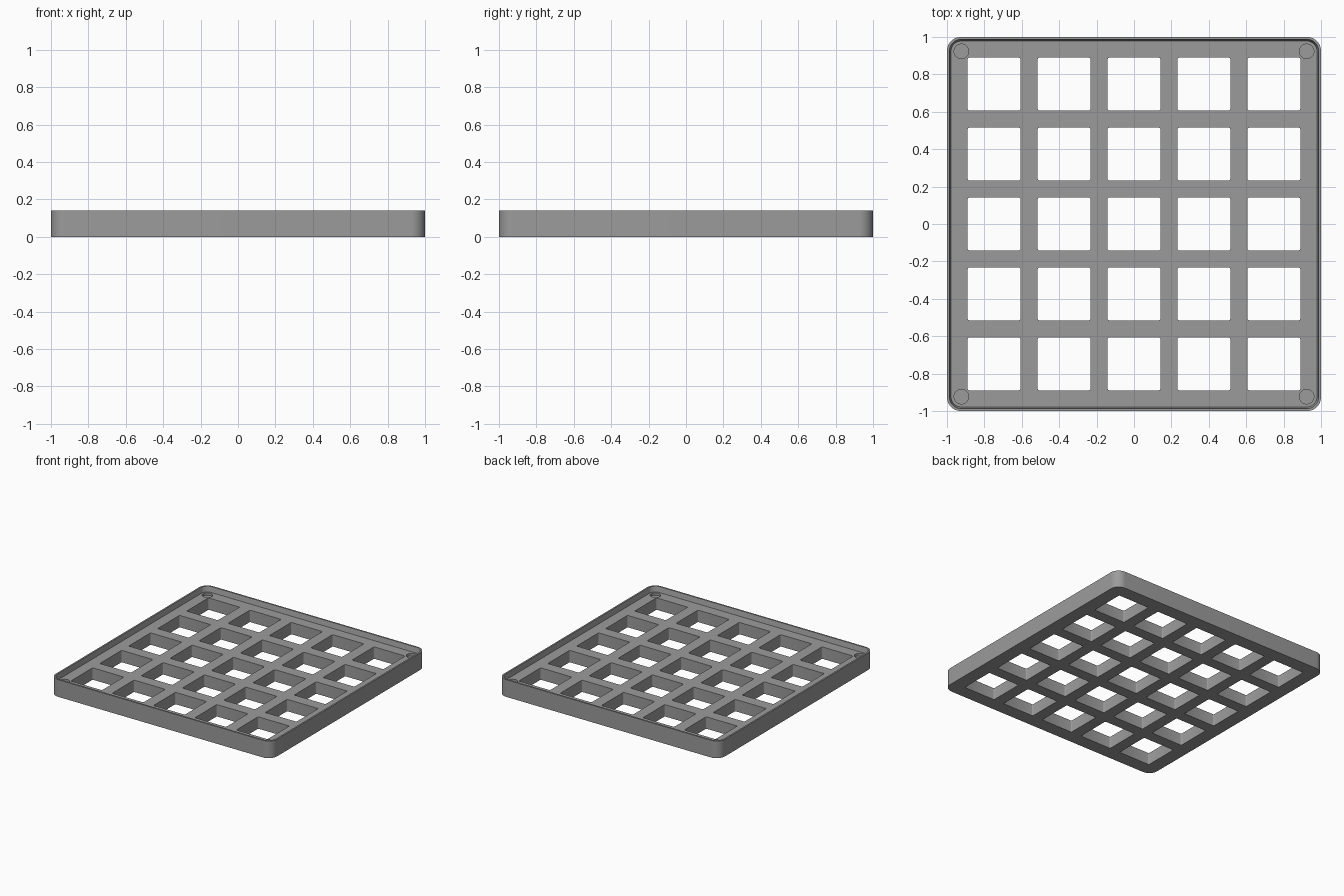
import bpy, bmesh, math

if "Cube" in bpy.data.objects:
    bpy.data.objects.remove(bpy.data.objects["Cube"])

HEIGHT, FLOOR = 0.14, 0.097
PITCH, HOLE = 0.374, 0.282
CORNER = 0.075

grey = bpy.data.materials.new("plain_grey")
grey.diffuse_color = (0.33, 0.33, 0.33, 1)
grey.use_nodes = True
grey.node_tree.nodes["Principled BSDF"].inputs["Base Color"].default_value = grey.diffuse_color


def rounded_square(half, radius, segs):
    """Outline of a square with rounded corners, counter-clockwise."""
    pts = []
    for q in range(4):
        sx, sy = ((1, 1), (-1, 1), (-1, -1), (1, -1))[q]
        for i in range(segs + 1):
            a = math.pi / 2 * (q + i / segs)
            pts.append((sx * (half - radius) + radius * math.cos(a),
                        sy * (half - radius) + radius * math.sin(a)))
    return pts


def circle(radius, segs=32):
    return [(radius * math.cos(2 * math.pi * i / segs),
             radius * math.sin(2 * math.pi * i / segs)) for i in range(segs)]


def prism(bm, lower, upper, z0, z1, cx=0, cy=0):
    """Closed solid between two outlines with equal point counts."""
    lo = [bm.verts.new((x + cx, y + cy, z0)) for x, y in lower]
    hi = [bm.verts.new((x + cx, y + cy, z1)) for x, y in upper]
    n = len(lo)
    bm.faces.new(lo[::-1])
    bm.faces.new(hi)
    for i in range(n):
        j = (i + 1) % n
        bm.faces.new((lo[i], lo[j], hi[j], hi[i]))


def make_object(name, bm):
    mesh = bpy.data.meshes.new(name)
    bm.to_mesh(mesh)
    bm.free()
    mesh.materials.append(grey)
    obj = bpy.data.objects.new(name, mesh)
    bpy.context.collection.objects.link(obj)
    return obj


# Solid block with rounded corners
bm = bmesh.new()
outline = rounded_square(1, CORNER, 12)
prism(bm, outline, outline, 0, HEIGHT)
tray = make_object("grid_tray", bm)

# Shallow recess that leaves a thin rim, slightly sloped inside
bm = bmesh.new()
prism(bm, rounded_square(0.978, CORNER - 0.022, 12),
      rounded_square(0.996, CORNER - 0.004, 12), FLOOR, 2 * HEIGHT - FLOOR)
cutters = [make_object("recess_cutter", bm)]

# Five by five grid of openings
bm = bmesh.new()
opening = rounded_square(HOLE / 2, 0.008, 3)
for i in range(-2, 3):
    for j in range(-2, 3):
        prism(bm, opening, opening, -0.1, 0.3, i * PITCH, j * PITCH)
cutters.append(make_object("opening_cutter", bm))

# Round sockets in the four corners
bm = bmesh.new()
for sx in (-1, 1):
    for sy in (-1, 1):
        prism(bm, circle(0.039), circle(0.039), FLOOR - 0.02, 0.3,
              sx * 0.923, sy * 0.923)
cutters.append(make_object("socket_cutter", bm))

for cutter in cutters:
    cutter.hide_render = True
    mod = tray.modifiers.new(cutter.name, 'BOOLEAN')
    mod.operation = 'DIFFERENCE'
    mod.solver = 'EXACT'
    mod.object = cutter

# Bake the cuts and drop the cutters
depsgraph = bpy.context.evaluated_depsgraph_get()
baked = bpy.data.meshes.new_from_object(tray.evaluated_get(depsgraph))
tray.modifiers.clear()
tray.data = baked
for cutter in cutters:
    bpy.data.objects.remove(cutter)

bpy.context.view_layer.objects.active = tray
tray.select_set(True)
bpy.ops.object.shade_smooth_by_angle(angle=math.radians(32))
